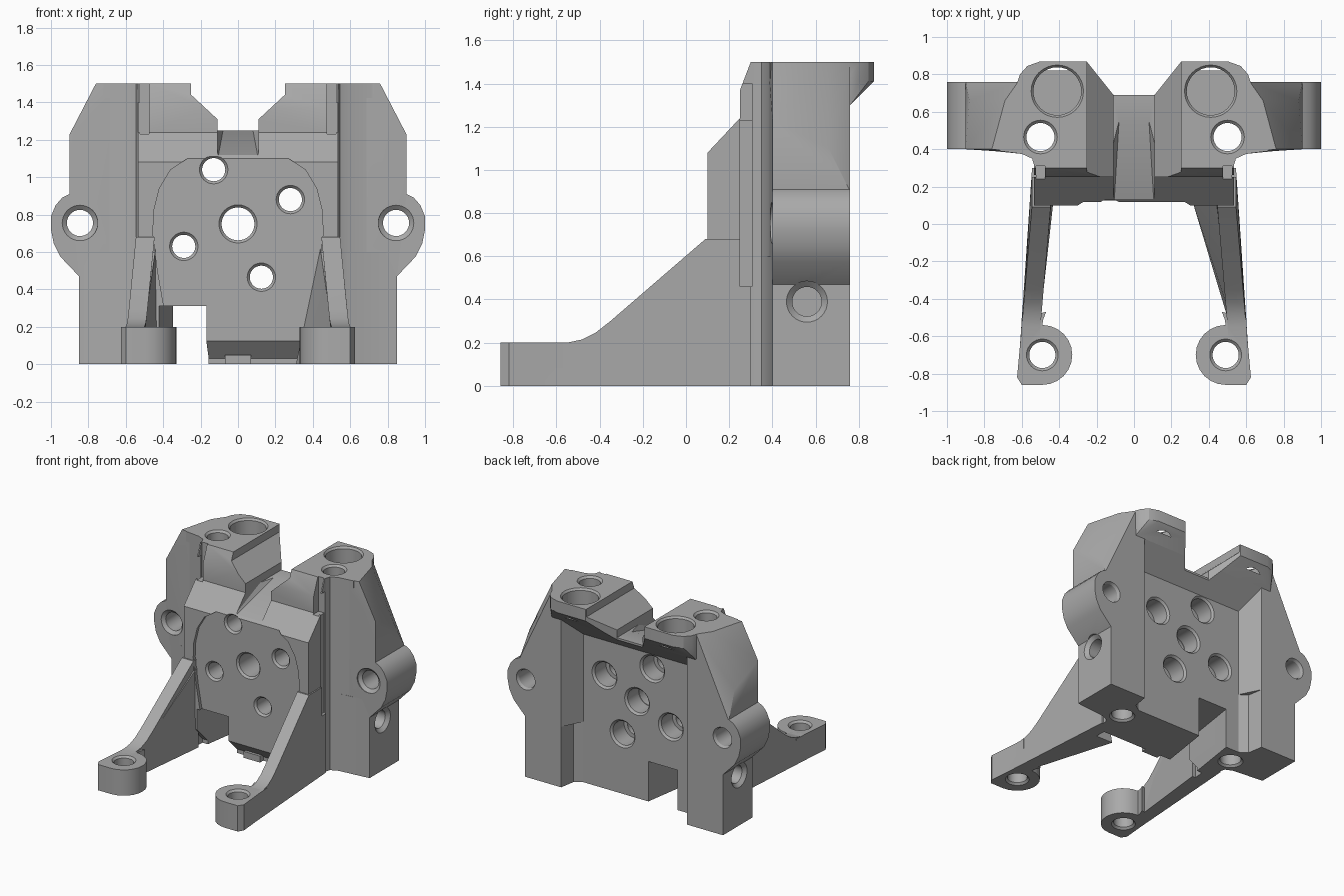
import bpy, bmesh, math
from mathutils import Vector

cube = bpy.data.objects.get("Cube")
if cube:
    bpy.data.objects.remove(cube, do_unlink=True)

grey = bpy.data.materials.new("machined_grey")
grey.use_nodes = True
grey.diffuse_color = (0.4, 0.4, 0.4, 1)
grey.node_tree.nodes["Principled BSDF"].inputs["Base Color"].default_value = (0.4, 0.4, 0.4, 1)


def finish(name, bm):
    bmesh.ops.recalc_face_normals(bm, faces=bm.faces)
    mesh = bpy.data.meshes.new(name)
    bm.to_mesh(mesh)
    bm.free()
    mesh.materials.append(grey)
    obj = bpy.data.objects.new(name, mesh)
    bpy.context.collection.objects.link(obj)
    return obj


def place(axis, u, v, t):
    return {"x": (t, u, v), "y": (u, t, v), "z": (u, v, t)}[axis]


def loft(name, rings):
    """Closed solid through a list of equal-length point rings."""
    bm = bmesh.new()
    loops = [[bm.verts.new(p) for p in ring] for ring in rings]
    n = len(loops[0])
    for a, b in zip(loops, loops[1:]):
        for i in range(n):
            j = (i + 1) % n
            bm.faces.new((a[i], a[j], b[j], b[i]))
    bm.faces.new(loops[0])
    bm.faces.new(loops[-1][::-1])
    return finish(name, bm)


def prism(name, pts, axis, a, b):
    return loft(name, [[place(axis, u, v, t) for u, v in pts] for t in (a, b)])


def hull(name, pts):
    bm = bmesh.new()
    bmesh.ops.convex_hull(bm, input=[bm.verts.new(p) for p in pts])
    return finish(name, bm)


def hole(name, axis, u, v, steps, n=32):
    """Stepped round cutter: steps are (position, radius) along the axis."""
    angles = [2 * math.pi * i / n for i in range(n)]
    return loft(name, [[place(axis, u + r * math.cos(a), v + r * math.sin(a), t)
                        for a in angles] for t, r in steps])


parts, cutters = [], []

# Central body: front slope, top deck and the rear overhang
body = prism("central_body", [(.21, 0), (.6, 0), (.6, 1.15), (.76, 1.3), (.76, 1.5), (.3, 1.5),
                              (.25, 1.37), (.25, 1.24), (.1, 1.08), (.1, .15), (.21, .03)],
             "x", -.535, .535)
parts.append(body)
parts.append(prism("bottom_tab", [(-.07, 0), (.07, 0), (.07, .05), (-.07, .05)], "y", .17, .3))

for s, side in ((1, "left"), (-1, "right")):
    # Side columns
    parts.append(prism(side + "_lower_column",
                       [(s * x, y) for x, y in ((.85, .4), (.85, .76), (.54, .76), (.52, .64), (.46, .6),
                                                (.46, .35), (.53, .3), (.545, .35), (.6, .375))],
                       "z", 0, .6))
    parts.append(prism(side + "_column_fillet",
                       [(s * x, y) for x, y in ((.47, .3), (.53, .3), (.545, .35), (.6, .375),
                                                (.72, .39), (.72, .5), (.47, .5))], "z", .6, 1.5))
    plan = ((.54, .76), (.52, .64), (.46, .6), (.46, .4), (.6, .38))
    pts = [(x, y, z) for x, y in plan for z in (.47, 1.5)]
    pts += [(.85, .4, .47), (.85, .76, .47), (.9, .4, .9), (.9, .76, .9), (.9, .4, 1.23),
            (.88, .66, 1.1), (.76, .4, 1.5), (.69, .66, 1.5), (.62, .76, 1.5)]
    parts.append(hull(side + "_upper_column", [(s * x, y, z) for x, y, z in pts]))

    # Rear flange of the top deck
    rim = ((.1, .87), (.5, .87), (.57, .845), (.61, .8), (.63, .74), (.1, .74))
    pts = [(s * x, y, z) for x, y in rim for z in (1.41, 1.5)]
    pts += [(s * x, y, 1.3) for x in (.1, .62) for y in (.7, .76)]
    parts.append(hull(side + "_rear_flange", pts))

    # Side lug
    parts.append(prism(side + "_lug",
                       [(s * x, z) for x, z in ((.7, .47), (.85, .47), (.95, .575), (.985, .645), (1, .72),
                                                (1, .79), (.975, .85), (.94, .89), (.9, .91), (.7, .91))],
                       "y", .4, .76))

    # Foot arm, leaning outward toward the front
    arm_side = [(-.7, 0), (.3, 0), (.3, .68), (.09, .68), (-.35, .3), (-.42, .245),
                (-.48, .215), (-.55, .2), (-.7, .2)]
    rings = []
    for inset in (0, .1):
        rings.append([(s * (.545 + max(0, .1 - y) * .085 - inset), y, z) for y, z in arm_side])
    parts.append(loft(side + "_arm", rings))
    root = .31 if s > 0 else .43
    parts.append(hull(side + "_arm_web", [(s * x, y, z) for x, y, z in (
        (root, .13, 0), (.44, .13, .62), (.5, -.5, 0), (.5, -.45, .2), (.5, .13, 0), (.5, .13, .62))]))

    # Foot pad with a squared outer corner
    pad = [(.49 + .16 * math.cos(a), -.7 + .16 * math.sin(a))
           for a in [math.radians(90 + 15 * i) for i in range(13)]]
    pad += [(.6, -.86), (.625, -.82), (.605, -.6), (.6, -.5), (.47, -.47), (.485, -.51)]
    parts.append(prism(side + "_foot_pad", [(s * x, y) for x, y in pad], "z", 0, .2))

    # Holes on this side: foot, lug, cross bore, deck pocket and long bolt bore
    cutters += [
        hole("foot_hole", "z", s * .49, -.7, [(-.1, .085), (0, .085), (.015, .07), (.185, .07),
                                             (.2, .085), (.3, .085)]),
        hole("lug_hole", "y", s * .845, .755, [(.3, .095), (.4, .095), (.42, .07), (.74, .07),
                                              (.76, .08), (.9, .08)]),
        hole("cross_bore", "x", .56, .39, [(s * 1.0, .095), (s * .85, .095), (s * .825, .068), (s * .6, .068)]),
        hole("deck_pocket", "z", s * .41, .71, [(1.6, .14), (1.5, .14), (1.485, .128), (1.36, .128)]),
        hole("bolt_bore", "z", s * .5, .465, [(-.1, .09), (0, .09), (.015, .075), (1.485, .075),
                                             (1.5, .09), (1.6, .09)]),
        prism("deck_groove", [(s * .475, .2), (s * .525, .2), (s * .525, .31), (s * .475, .31)], "z", 1.23, 1.6),
        prism("side_groove", [(s * .525, .25), (s * .6, .25), (s * .6, .305), (s * .525, .305)], "z", .46, 1.4),
    ]

# Face holes: wide counterbores behind
for x, z, r in ((0, .75, .088), (-.13, 1.04, .062), (.28, .88, .062), (-.29, .63, .062), (.125, .465, .062)):
    cutters.append(hole("face_hole", "y", x, z, [(.0, r + .014), (.125, r + .014), (.14, r), (.45, r),
                                                (.45, .092), (.585, .092), (.6, .107), (.7, .107)]))

# Valley through the top deck, sloping trough and rear notch
cutters.append(prism("valley", [(-.25, 1.6), (-.25, 1.44), (-.11, 1.31), (-.11, 1.25), (.11, 1.25),
                                (.11, 1.31), (.25, 1.44), (.25, 1.6)], "y", 0, 1))
cutters.append(hull("trough", [(s * x, y, z) for s in (1, -1) for x, y, z in
                               ((.11, .05, 1.09), (.08, .55, 1.25), (.11, .05, 1.3), (.11, .55, 1.3))]))
cutters.append(prism("rear_notch", [(-.11, .69), (.11, .69), (.27, .89), (-.27, .89)], "z", 1, 1.6))

# Undercut slot beside the right arm
cutters.append(prism("slot", [(-.43, .0), (-.17, .0), (-.17, .12), (-.09, .65), (-.34, .65), (-.42, .12)],
                     "z", -.1, .31))

# Shallow arched recess on the front face, cut from the body only
half = [(.36, .1), (.43, .5), (.455, .7), (.45, .82), (.42, .94), (.36, 1.04), (.27, 1.1)]
arch = prism("arch_recess", half + [(-x, z) for x, z in reversed(half)], "y", 0, .125)


def bounds(obj):
    vs = [v.co for v in obj.data.vertices]
    return ([min(v[i] for v in vs) for i in range(3)], [max(v[i] for v in vs) for i in range(3)])


def touches(a, b):
    (al, ah), (bl, bh) = bounds(a), bounds(b)
    return all(al[i] < bh[i] and bl[i] < ah[i] for i in range(3))


# Apply the cuts to every part they reach
for part in parts:
    for cutter in cutters + ([arch] if part is body else []):
        if part.name.endswith("_arm") and cutter.name.startswith("slot"):
            continue
        if part.name.endswith("arm_web") and cutter.name.startswith("slot"):
            continue
        if touches(part, cutter):
            mod = part.modifiers.new(cutter.name, "BOOLEAN")
            mod.operation = "DIFFERENCE"
            mod.solver = "EXACT"
            mod.object = cutter
bpy.context.view_layer.update()
graph = bpy.context.evaluated_depsgraph_get()
baked = [bpy.data.meshes.new_from_object(p.evaluated_get(graph)) for p in parts]
for part, mesh in zip(parts, baked):
    part.modifiers.clear()
    part.data = mesh
for cutter in cutters + [arch]:
    bpy.data.objects.remove(cutter, do_unlink=True)

# Smooth bores with crisp edges
bpy.ops.object.select_all(action="DESELECT")
for part in parts:
    part.select_set(True)
bpy.context.view_layer.objects.active = body
bpy.ops.object.shade_smooth_by_angle(angle=math.radians(25))
